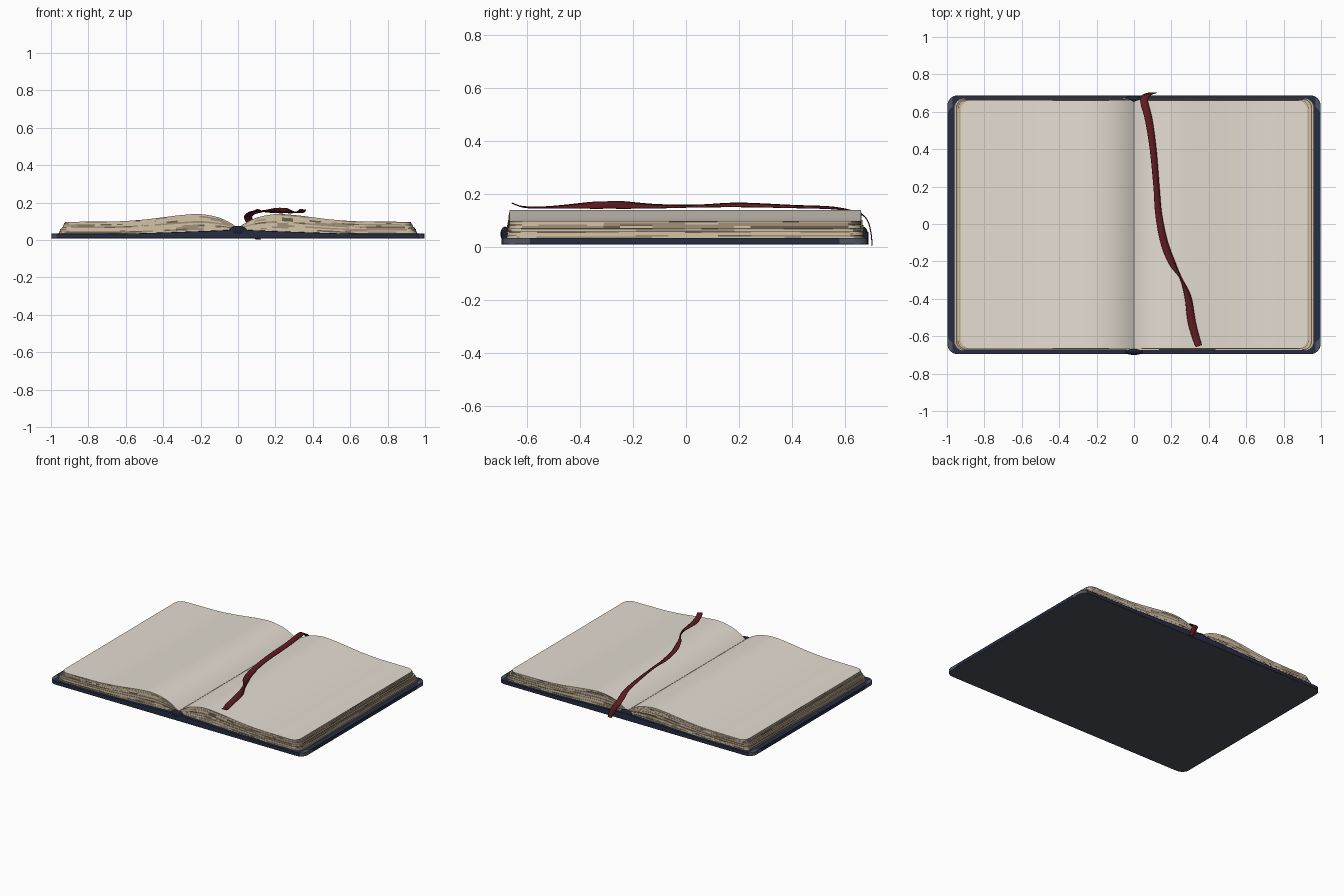
import bpy, bmesh, math, random
from mathutils import Vector, Matrix

if "Cube" in bpy.data.objects:
    bpy.data.objects.remove(bpy.data.objects["Cube"])

random.seed(4)


def material(name, rgb):
    m = bpy.data.materials.new(name)
    m.diffuse_color = (*rgb, 1)
    m.use_nodes = True
    m.node_tree.nodes["Principled BSDF"].inputs["Base Color"].default_value = m.diffuse_color
    return m


PAPER = material("paper", (0.78, 0.725, 0.645))
TAN = material("page edge tan", (0.66, 0.54, 0.39))
MID = material("page edge mid brown", (0.36, 0.285, 0.195))
BROWN = material("page edge dark brown", (0.15, 0.115, 0.08))
NAVY = material("cover navy", (0.019, 0.026, 0.056))
SLATE = material("cover underside slate", (0.068, 0.079, 0.102))
WORN = material("worn cover corner", (0.075, 0.09, 0.125))
BAND = material("spine dark navy", (0.012, 0.016, 0.032))
RED = material("ribbon red", (0.118, 0.012, 0.014))


def spline(points, steps):
    """Smooth curve through points of any dimension."""
    pts = [Vector(p) for p in points]
    pts = [pts[0]] + pts + [pts[-1]]
    out = []
    for i in range(1, len(pts) - 2):
        a, b, c, d = pts[i - 1:i + 3]
        for k in range(steps):
            t = k / steps
            out.append(0.5 * (2 * b + (c - a) * t + (2 * a - 5 * b + 4 * c - d) * t ** 2
                              + (3 * b - a - 3 * c + d) * t ** 3))
    return out + [pts[-2]]


def lookup(curve, x):
    for a, b in zip(curve, curve[1:]):
        if x <= b[0]:
            return a[1] + (b[1] - a[1]) * (x - a[0]) / (b[0] - a[0])
    return curve[-1][1]


def finish(name, bm, mats):
    bmesh.ops.recalc_face_normals(bm, faces=bm.faces)
    me = bpy.data.meshes.new(name)
    bm.to_mesh(me)
    bm.free()
    for m in mats:
        me.materials.append(m)
    ob = bpy.data.objects.new(name, me)
    bpy.context.collection.objects.link(ob)
    return ob


def slab(bm, xs, half, z_low, z_high, rows, paint):
    """Closed sheet over x columns with its own half depth and heights per column."""
    def layer(zf):
        return [[bm.verts.new((x, half(x) * (2 * j / rows - 1), zf(x)))
                 for j in range(rows + 1)] for x in xs]
    lo, hi = layer(z_low), layer(z_high)
    n = len(xs) - 1

    def face(vs, kind):
        bm.faces.new(vs).material_index = paint(kind, vs)
    for i in range(n):
        for j in range(rows):
            for g, kind in ((lo, "under"), (hi, "top")):
                face((g[i][j], g[i + 1][j], g[i + 1][j + 1], g[i][j + 1]), kind)
    for j in (0, rows):
        for i in range(n):
            face((lo[i][j], lo[i + 1][j], hi[i + 1][j], hi[i][j]), "side")
    for i in (0, n):
        for j in range(rows):
            face((lo[i][j], lo[i][j + 1], hi[i][j + 1], hi[i][j]), "side")


def rounded(depth, width, r):
    def half(x):
        over = max(0.0, abs(x) - (width - r))
        return depth - r + math.sqrt(max(0.0, r * r - over * over))
    return half


def columns(width, r, n):
    """Even columns, then tighter ones around the corner arc."""
    return ([(width - r) * i / n for i in range(n)]
            + [width - r + r * math.sin(math.pi / 2 * k / 6) for k in range(7)])


# Cover: one open board, swelling gently toward the spine, worn at the corners
def cover_top(x):
    return 0.034 + 0.022 * max(0.0, 1 - abs(x) / 0.65) ** 1.3


def cover_paint(kind, vs):
    if kind == "under":
        return 1
    corner = min(abs(v.co.x) for v in vs) > 0.965 and min(abs(v.co.y) for v in vs) > 0.57
    return 2 if corner else 0


bm = bmesh.new()
right = columns(0.998, 0.055, 20)
slab(bm, [-x for x in right[:0:-1]] + right, rounded(0.692, 0.998, 0.055),
     lambda x: 0.009, cover_top, 24, cover_paint)
cover = finish("cover", bm, [NAVY, SLATE, WORN])
cover.location.y = -0.004
bev = cover.modifiers.new("soft rim", 'BEVEL')
bev.width, bev.segments, bev.limit_method = 0.007, 2, 'ANGLE'
bev.angle_limit = math.radians(50)

# Page blocks: thin stacked layers, stepped and tapered, with streaked edges
profile = spline([(0, 0.064), (0.03, 0.086), (0.1, 0.120), (0.2, 0.139), (0.3, 0.134),
                  (0.4, 0.122), (0.5, 0.110), (0.62, 0.101), (0.75, 0.099), (0.96, 0.097)], 6)
LAYERS = 10


def height(x, t):
    base = cover_top(x) - 0.002
    return base + (lookup(profile, abs(x)) - base) * t


for side, label in ((-1, "left"), (1, "right")):
    bm = bmesh.new()
    for k in range(LAYERS):
        last = k == LAYERS - 1
        t0, t1 = k / LAYERS, (k + 1) / LAYERS
        jitter = 0 if last else random.uniform(-0.003, 0.003)
        width = 0.966 - 0.041 * t1 + jitter
        depth = 0.676 - 0.013 * t1 + jitter * 0.5
        state = {"c": 1}

        def paint(kind, vs):
            if kind == "top":
                return 0 if last else (1 if k % 3 else 2)
            if random.random() < 0.35:
                odds = (8, 2, 1) if k % 2 == 0 or last else (3, 4, 2)
                state["c"] = random.choices((1, 2, 3), odds)[0]
            return state["c"]
        xs = [side * x for x in columns(width, 0.05, 30)]
        slab(bm, xs, rounded(depth, width, 0.05),
             lambda x: height(x, t0), lambda x: height(x, t1), 20, paint)
    pages = finish(label + "_page_block", bm, [PAPER, TAN, MID, BROWN])
    pages.location.y = -0.003

# Spine ends: small rounded caps at the head and tail of the binding
for y, label in ((-0.682, "front"), (0.668, "back")):
    bm = bmesh.new()
    bmesh.ops.create_uvsphere(bm, u_segments=20, v_segments=12, radius=1)
    bmesh.ops.transform(bm, verts=bm.verts, matrix=Matrix.Translation((0, y, 0.049))
                        @ Matrix.Diagonal((0.048, 0.018, 0.027, 1)))
    finish(label + "_spine_cap", bm, [BAND])

# Ribbon bookmark: x, y, z, half width, roll in degrees
path = spline([(0.108, 0.702, 0.004, 0.014, 0), (0.088, 0.698, 0.050, 0.020, 0),
               (0.062, 0.684, 0.100, 0.022, 0), (0.055, 0.650, 0.128, 0.021, -4),
               (0.078, 0.560, 0.146, 0.020, -10), (0.102, 0.400, 0.152, 0.018, -14),
               (0.120, 0.200, 0.158, 0.017, -24), (0.132, 0.050, 0.154, 0.018, -12),
               (0.162, -0.100, 0.153, 0.020, -18), (0.205, -0.210, 0.157, 0.020, -36),
               (0.250, -0.290, 0.158, 0.014, -70), (0.288, -0.390, 0.155, 0.019, -28),
               (0.308, -0.520, 0.149, 0.021, -6), (0.332, -0.610, 0.150, 0.019, -6),
               (0.347, -0.652, 0.163, 0.018, -8)], 6)
bm = bmesh.new()
rows = []
for i, p in enumerate(path):
    a, b = path[max(i - 1, 0)], path[min(i + 1, len(path) - 1)]
    tangent = (Vector(b[:3]) - Vector(a[:3])).normalized()
    flat = Vector((-tangent.y, tangent.x, 0)).normalized() if p[1] < 0.64 else Vector((1, 0, 0))
    across = Matrix.Rotation(math.radians(p[4]), 3, tangent) @ flat * p[3]
    rows.append([bm.verts.new(Vector(p[:3]) + across * s) for s in (-1, 0, 1)])
for a, b in zip(rows, rows[1:]):
    for j in (0, 1):
        bm.faces.new((a[j], a[j + 1], b[j + 1], b[j]))
ribbon = finish("ribbon_bookmark", bm, [RED])
sol = ribbon.modifiers.new("thickness", 'SOLIDIFY')
sol.thickness, sol.offset = 0.004, 0

# Smooth the curved surfaces and keep the page steps crisp
for ob in bpy.context.scene.objects:
    ob.select_set(True)
bpy.context.view_layer.objects.active = cover
bpy.ops.object.shade_smooth_by_angle(angle=math.radians(30))
